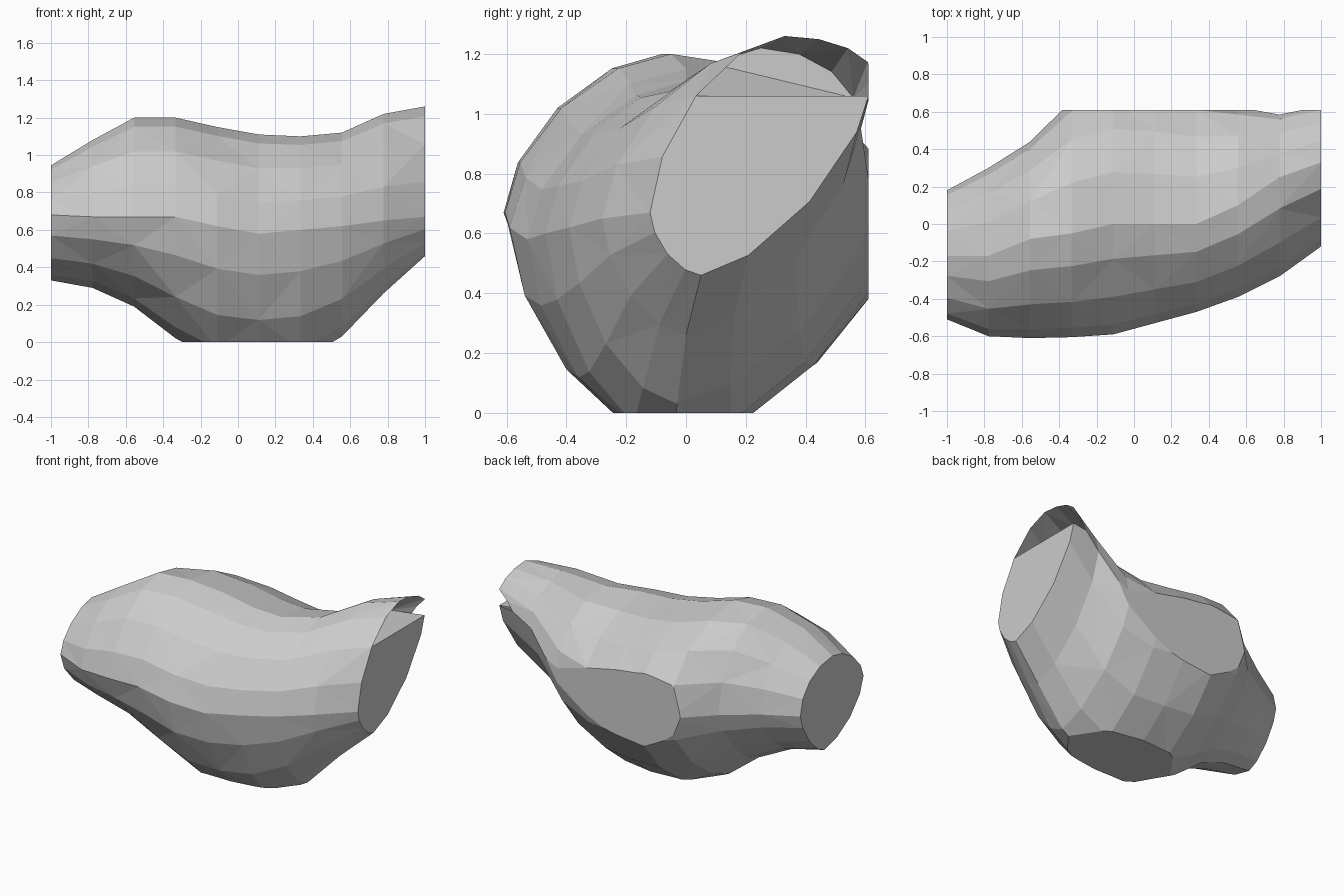
import bpy, bmesh
from math import sin, cos, pi
from mathutils import Vector

if "Cube" in bpy.data.objects:
    bpy.data.objects.remove(bpy.data.objects["Cube"])

STEPS = 4
# Sections along x: bottom (y,z), front (y,z), top (y,z), back (y,z)
SECTIONS = [
    (-.08, .33, -.51, .68, -.17, .945, .18, .66),
    (-.05, .29, -.60, .67, -.17, 1.08, .30, .66),
    (0, .19, -.61, .67, -.08, 1.20, .44, .65),
    (0, .02, -.605, .67, -.05, 1.20, .66, .65),
    (-.03, -.10, -.59, .62, 0, 1.15, .72, .62),
    (-.03, -.12, -.53, .58, 0, 1.11, .70, .63),
    (-.04, -.10, -.47, .60, 0, 1.10, .66, .62),
    (-.03, .03, -.39, .62, .10, 1.12, .625, .68),
    (0, .26, -.28, .65, .25, 1.22, .585, .95),
    (.05, .46, -.12, .67, .33, 1.26, .63, 1.12),
]


def arc(v, h, power, reverse):
    """Quarter arc from a bottom/top extreme v to a front/back extreme h."""
    pts = []
    for i in range(STEPS):
        t = pi / 2 * i / STEPS
        if reverse:
            t = pi / 2 - t
        s, c = max(sin(t), 0) ** power, max(cos(t), 0) ** power
        pts.append((v[0] + (h[0] - v[0]) * s, h[1] + (v[1] - h[1]) * c))
    return pts


def ring(sec):
    bottom, front, top, back = [sec[i:i + 2] for i in range(0, 8, 2)]
    return (arc(bottom, front, 1.2, False) + arc(top, front, 1.2, True)
            + arc(top, back, 1.0, False) + arc(bottom, back, 1.35, True))


bm = bmesh.new()

# Lofted faceted skin
rings = []
for i, sec in enumerate(SECTIONS):
    x = -1 + 2 * i / (len(SECTIONS) - 1)
    rings.append([bm.verts.new((x, y, z)) for y, z in ring(sec)])
n = len(rings[0])
for k, (a, b) in enumerate(zip(rings, rings[1:])):
    for j in range(n):
        m = (j + 1) % n
        if (j + k) % 2:
            bm.faces.new((a[j], a[m], b[m]))
            bm.faces.new((a[j], b[m], b[j]))
        else:
            bm.faces.new((a[j], a[m], b[j]))
            bm.faces.new((a[m], b[m], b[j]))

# Flat left end
bm.faces.new(rings[0])


# Flat cuts at the ground and the back
def cut(co, normal):
    bmesh.ops.bisect_plane(bm, geom=bm.verts[:] + bm.edges[:] + bm.faces[:],
                           plane_co=co, plane_no=normal, clear_outer=True, dist=1e-5)


def fill(test):
    edges = [e for e in bm.edges if e.is_boundary and all(test(v.co) for v in e.verts)]
    bmesh.ops.holes_fill(bm, edges=edges, sides=0)


cut((0, 0, 0), (0, 0, -1))
fill(lambda c: abs(c.z) < 1e-4)
cut((0, .61, 0), (0, 1, 0))
fill(lambda c: abs(c.y - .61) < 1e-4 and c.x < .75)

# Right end, closed up to a lip; the thin top sheet stays open
end = [v for v in bm.verts if v.co.x > .9999 and v.co.z < 1.09]
mid = sum((v.co for v in end), Vector()) / len(end)
end.sort(key=lambda v: (Vector((v.co.y - mid.y, v.co.z - mid.z))).angle_signed(Vector((1, 0))))
bm.faces.new(end)
bmesh.ops.recalc_face_normals(bm, faces=bm.faces[:])

# Sloping floor of the hollow behind the lip, and its inner wall
wall = sorted((v for v in bm.verts if abs(v.co.x - 7 / 9) < 1e-4 and v.co.z > 1.04),
              key=lambda v: v.co.y)
high = [v for v in end if v.co.z > 1.0]
front, back = min(high, key=lambda v: v.co.y), max(high, key=lambda v: v.co.y)
bm.faces.new((front, back, wall[-1]))
bm.faces.new((front, wall[-1], wall[0]))
bm.faces.new(wall)

mesh = bpy.data.meshes.new("faceted_rock")
bm.to_mesh(mesh)
bm.free()
bpy.context.collection.objects.link(bpy.data.objects.new("faceted_rock", mesh))
